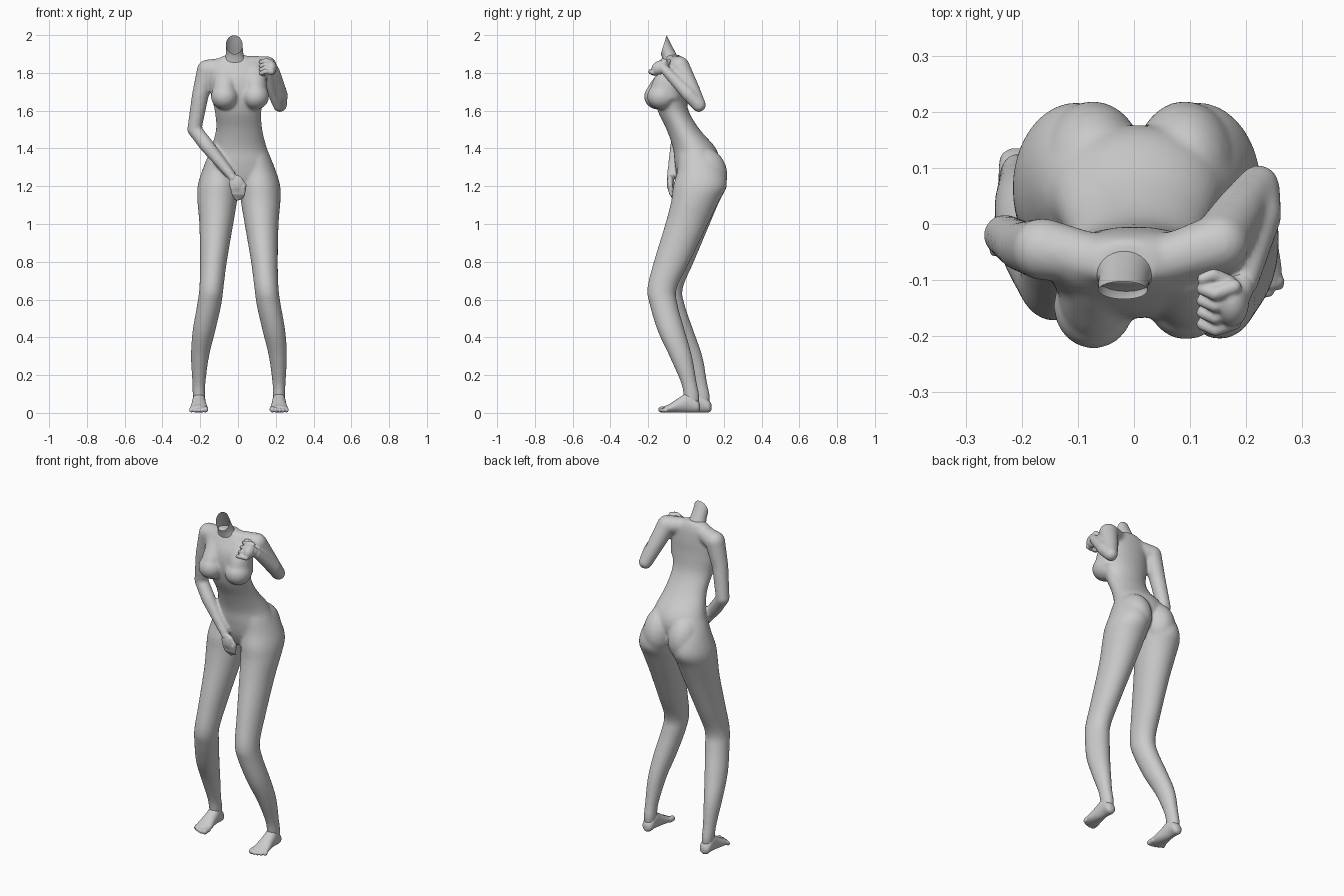
import bpy, bmesh, math
from mathutils import Vector, Matrix

X, Y, Z = Vector((1, 0, 0)), Vector((0, 1, 0)), Vector((0, 0, 1))


def spline(secs, steps=5):
    """Catmull-Rom interpolation of section tuples."""
    out = []
    for i in range(len(secs) - 1):
        a, b, c, d = (secs[max(0, min(len(secs) - 1, i + k))] for k in (-1, 0, 1, 2))
        for s in range(steps):
            t = s / steps
            out.append([0.5 * (2 * q + (r - p) * t + (2 * p - 5 * q + 4 * r - w) * t * t
                               + (3 * q - p - 3 * r + w) * t ** 3)
                        for p, q, r, w in zip(a, b, c, d)])
    return out + [list(secs[-1])]


def loft(bm, secs, u=X, v=Y, n=28):
    """Closed skin through elliptical sections (x, y, z, ru, rv)."""
    rings = []
    for x, y, z, ru, rv in spline(secs):
        c = Vector((x, y, z))
        rings.append([bm.verts.new(c + u * ru * math.cos(k * math.tau / n)
                                   + v * rv * math.sin(k * math.tau / n)) for k in range(n)])
    faces = [bm.faces.new(rings[0][::-1]), bm.faces.new(rings[-1])]
    for a, b in zip(rings, rings[1:]):
        for k in range(n):
            j = (k + 1) % n
            faces.append(bm.faces.new((a[k], a[j], b[j], b[k])))
    bmesh.ops.recalc_face_normals(bm, faces=faces)


def ball(bm, c, r, rot=(0, 0, 0)):
    m = Matrix.Translation(c)
    for ang, ax in zip(rot, 'XYZ'):
        m = m @ Matrix.Rotation(math.radians(ang), 4, ax)
    m = m @ Matrix.Diagonal((*r, 1))
    bmesh.ops.create_icosphere(bm, subdivisions=3, radius=1, matrix=m)


def limb(bm, pts):
    """Round segments through (x, y, z, r), with a ball at every joint."""
    for p in pts:
        ball(bm, p[:3], (p[3],) * 3)
    for p, q in zip(pts, pts[1:]):
        d = (Vector(q[:3]) - Vector(p[:3])).normalized()
        u = d.cross(X if abs(d.x) < 0.8 else Y).normalized()
        loft(bm, [(*p, p[3]), (*q, q[3])], u, d.cross(u), 16)


def finish(bm, name, voxel=None, smooth=0):
    me = bpy.data.meshes.new(name)
    bm.to_mesh(me)
    bm.free()
    ob = bpy.data.objects.new(name, me)
    bpy.context.collection.objects.link(ob)
    if not voxel:
        me.shade_smooth()
        return
    r = ob.modifiers.new("fuse", 'REMESH')
    r.mode, r.voxel_size, r.use_smooth_shade = 'VOXEL', voxel, True
    s = ob.modifiers.new("soften", 'SMOOTH')
    s.factor, s.iterations = 0.5, smooth


# torso
body = bmesh.new()
loft(body, [(0, .045, 1.17, .05, .06), (.004, .05, 1.24, .17, .095), (.005, .058, 1.32, .178, .118),
            (.005, .045, 1.40, .149, .114), (.006, -.015, 1.50, .123, .088),
            (0, -.068, 1.60, .124, .082), (0, -.085, 1.70, .147, .083), (0, -.082, 1.78, .152, .077),
            (-.005, -.07, 1.84, .147, .059), (-.01, -.065, 1.872, .105, .046),
            (-.015, -.07, 1.895, .05, .04)])
for x, y in ((-.072, -.146), (.093, -.13)):
    ball(body, (x, y, 1.675), (.072, .077, .07))
    loft(body, [(x, y + .02, 1.66, .065, .08), (x, y + .02, 1.72, .062, .077),
                (x * .95, -.11, 1.78, .058, .055), (x * .9, -.09, 1.84, .045, .03)])

# legs, the left one standing slightly further forward
leg = [(.075, .045, 1.42, .05, .07), (.085, .06, 1.36, .078, .10), (.1, .078, 1.28, .096, .125),
       (.11, .074, 1.20, .109, .142),
       (.115, .05, 1.12, .105, .127), (.12, .013, 1.0, .09, .113), (.135, -.053, .80, .071, .095),
       (.146, -.095, .66, .064, .078), (.158, -.08, .57, .064, .074),
       (.186, -.03, .43, .06, .072), (.206, .027, .30, .048, .06), (.212, .07, .16, .035, .042),
       (.212, .084, .09, .033, .042), (.212, .086, .04, .028, .036)]
for side in (-1, 1):
    secs = []
    for x, y, z, rx, ry in leg:
        lead = .0
        if side > 0:
            lead = .055 * max(0, min(1, (1.15 - z) / .85))
        secs.append((side * x + .005, y - lead, z, rx, ry))
    loft(body, secs)
    ball(body, (side * .082 + .009, .105, 1.275), (.092, .112, .135), (20, 0, 0))

# arms: right hangs and crosses inward, left is folded up
limb(body, [(-.08, -.06, 1.835, .046), (-.162, -.045, 1.815, .056), (-.2, -.04, 1.68, .045),
            (-.231, -.02, 1.5, .038), (-.165, -.045, 1.415, .039), (-.035, -.077, 1.255, .025)])
limb(body, [(.07, -.06, 1.845, .046), (.152, -.035, 1.835, .054), (.19, .025, 1.72, .045),
            (.222, .068, 1.63, .038), (.226, .015, 1.685, .038), (.195, -.105, 1.81, .027)])
finish(body, "body", .0065, 18)

# neck, cut off by a slanted plane and left open
neck = bmesh.new()
loft(neck, [(-.012, -.07, 1.83, .075, .045), (-.016, -.082, 1.875, .054, .043),
            (-.018, -.095, 1.905, .046, .041), (-.02, -.118, 1.95, .044, .04),
            (-.02, -.143, 2.0, .044, .04), (-.02, -.17, 2.05, .044, .04)])
bmesh.ops.bisect_plane(neck, geom=neck.verts[:] + neck.edges[:] + neck.faces[:],
                       plane_co=(0, -.102, 2.0), plane_no=(0, -.11, .035), clear_outer=True)
finish(neck, "neck")

# right hand, fingers pointing down
hand = bmesh.new()
limb(hand, [(-.05, -.073, 1.275, .024), (-.028, -.08, 1.245, .022)])
ball(hand, (-.008, -.083, 1.215), (.041, .019, .046), (0, -25, 0))
for i in range(4):
    limb(hand, [(-.03 + .019 * i, -.086, 1.195, .012), (-.023 + .017 * i, -.078, 1.16, .011),
                (-.014 + .011 * i, -.06, 1.132 + .004 * abs(i - 1), .0095)])
limb(hand, [(.01, -.086, 1.235, .013), (.034, -.082, 1.205, .011), (.034, -.076, 1.18, .009)])
finish(hand, "right_hand", .004, 3)

# left hand, loosely closed
fist = bmesh.new()
limb(fist, [(.198, -.095, 1.8, .025), (.185, -.12, 1.825, .026)])
ball(fist, (.175, -.14, 1.828), (.03, .045, .036), (30, 0, 0))
for i in range(4):
    y, z = -.112 - .021 * i, 1.86 - .019 * i
    limb(fist, [(.178, y, z, .014), (.145, y - .012, z + .004, .013),
                (.122, y - .004, z - .004, .011), (.134, y + .016, z - .012, .01)])
limb(fist, [(.17, -.105, 1.845, .014), (.14, -.09, 1.86, .012), (.122, -.098, 1.862, .01)])
finish(fist, "left_hand", .004, 3)

# feet with toes
for name, x, heel, side in (("right_foot", -.207, .135, -1), ("left_foot", .217, .075, 1)):
    foot = bmesh.new()
    loft(foot, [(x, heel, .03, .012, .014), (x, heel - .015, .036, .031, .034),
                (x, heel - .06, .056, .035, .054), (x, heel - .105, .043, .039, .042),
                (x, heel - .16, .025, .047, .024), (x, heel - .19, .018, .043, .017)], X, Z)
    for i in range(5):
        r = (.016, .0125, .012, .0115, .011)[i]
        tx = x - side * (.034 - .0185 * i)
        tip = heel - .222 + .0018 * i * i
        limb(foot, [(tx, heel - .175, .02, r), (tx, tip + r, r + .002, r)])
    finish(foot, name, .004, 3)
